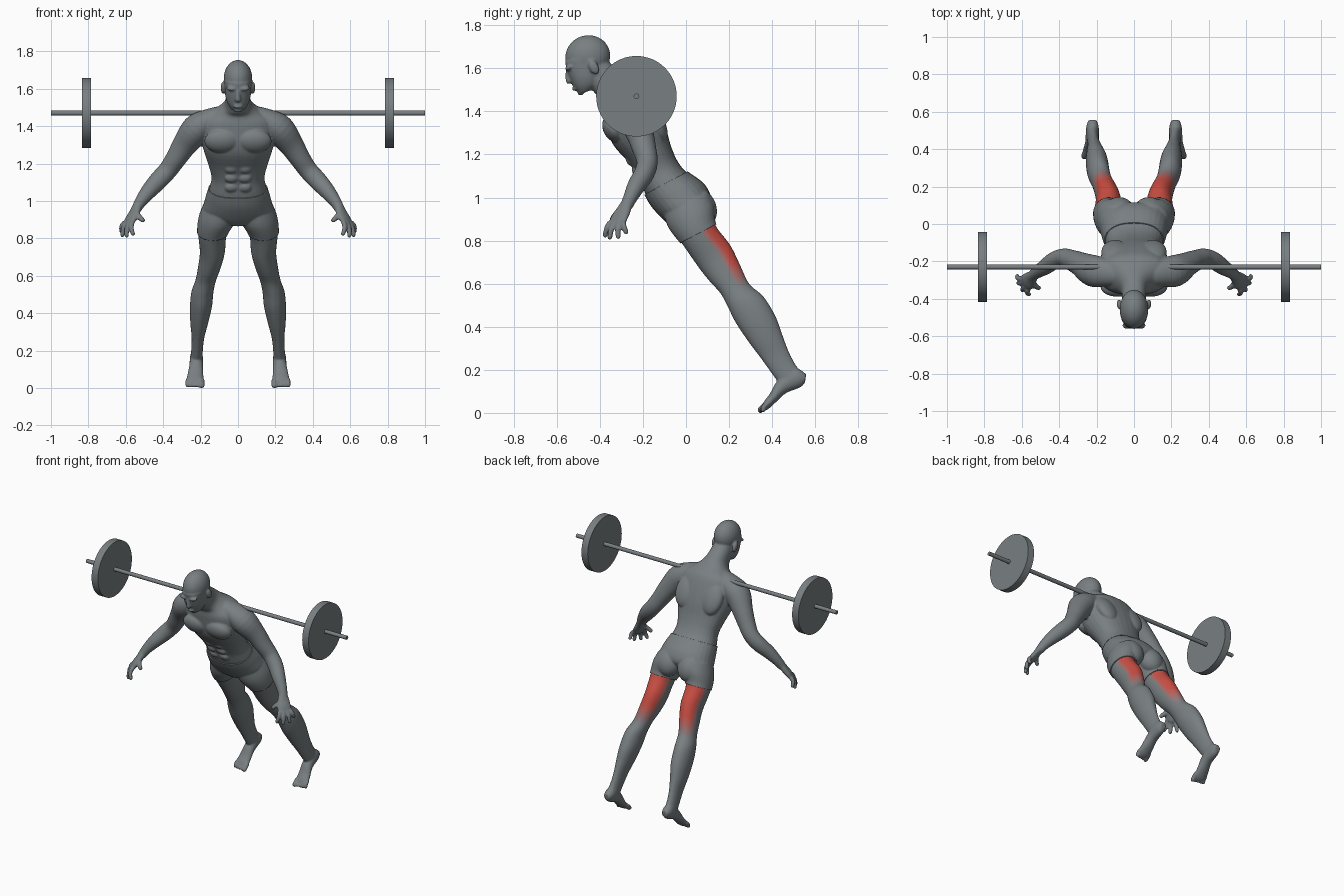
import bpy
import bmesh
from math import cos, sin, pi, radians, copysign
from mathutils import Vector, Matrix

default_cube = bpy.data.objects.get("Cube")
if default_cube:
    bpy.data.objects.remove(default_cube, do_unlink=True)

LEAN = 0.485                                   # forward lean of the whole body
AXIS = Vector((0, -sin(LEAN), cos(LEAN)))      # up along the leaning body
BACK = Vector((0, cos(LEAN), sin(LEAN)))       # out of the leaning back
HEM, WAIST = 0.71, 0.986                       # shorts limits along AXIS
STEPS = 6                                      # shades between skin and red


def make_material(name, colour):
    mat = bpy.data.materials.new(name)
    mat.use_nodes = True
    rgba = (*colour, 1)
    mat.diffuse_color = rgba
    shader = mat.node_tree.nodes["Principled BSDF"]
    shader.inputs["Base Color"].default_value = rgba
    shader.inputs["Roughness"].default_value = 0.6
    return mat


grey = Vector((0.19, 0.213, 0.223))
red = Vector((0.58, 0.075, 0.055))
shades = [make_material("slate grey", grey)]
for i in range(1, STEPS):
    shades.append(make_material(f"muscle blend {i}", grey.lerp(red, i / STEPS)))
shades.append(make_material("muscle red", red))

bm = bmesh.new()


def refine(stations, steps=4):
    """Smooth spline through the station tuples."""
    rows = [Vector(s) for s in stations]
    pts = [rows[0], *rows, rows[-1]]
    out = []
    for a, b, c, d in zip(pts, pts[1:], pts[2:], pts[3:]):
        for k in range(steps):
            t = k / steps
            out.append(b + (c - a) * (t / 2)
                       + (a * 2 - b * 5 + c * 4 - d) * (t * t / 2)
                       + (b * 3 - a - c * 3 + d) * (t ** 3 / 2))
    return out + [rows[-1]]


def skin(rings, mirror, power=1.0, sides=28):
    """Closed skin over (centre, half axis, half axis) rings."""
    for flip in ((1, -1) if mirror else (1,)):
        loops = []
        for c, u, v in rings:
            loop = []
            for k in range(sides):
                a = 2 * pi * k / sides
                p = (c + u * copysign(abs(cos(a)) ** power, cos(a))
                     + v * copysign(abs(sin(a)) ** power, sin(a)))
                loop.append(bm.verts.new((p.x * flip, p.y, p.z)))
            loops.append(loop)
        for low, high in zip(loops, loops[1:]):
            for k in range(sides):
                n = (k + 1) % sides
                bm.faces.new((low[k], low[n], high[n], high[k]))
        bm.faces.new(loops[0])
        bm.faces.new(loops[-1])


def profile(stations, mirror=False, power=1.0):
    """Stations: front y, z, back y, z, half width, optional centre x."""
    rings = []
    for s in refine(stations):
        x = s[5] if len(s) > 5 else 0
        front, back = Vector((x, s[0], s[1])), Vector((x, s[2], s[3]))
        rings.append(((front + back) / 2, Vector((s[4], 0, 0)), (back - front) / 2))
    skin(rings, mirror, power)


def blob(centre, radii, pitch=0.0, mirror=True):
    for flip in ((1, -1) if mirror else (1,)):
        place = Matrix.Translation((centre[0] * flip, centre[1], centre[2]))
        size = Matrix.Diagonal((*radii, 1))
        bmesh.ops.create_uvsphere(bm, u_segments=24, v_segments=16, radius=1,
                                  matrix=place @ Matrix.Rotation(pitch, 4, 'X') @ size)


def tube(stations, side=(0, 1, 0), mirror=True):
    """Stations: x, y, z, radius along side, radius across; rounded tip."""
    rows = refine(stations)
    pts = [Vector(r[:3]) for r in rows]
    rings = []
    for i, (p, r) in enumerate(zip(pts, rows)):
        t = (pts[min(i + 1, len(pts) - 1)] - pts[max(i - 1, 0)]).normalized()
        u = Vector(side)
        u = (u - t * u.dot(t)).normalized()
        rings.append((p, u * r[3], t.cross(u) * r[4]))
    skin(rings, mirror)
    tip = min(rows[-1][3:])
    blob(pts[-1], (tip, tip, tip), 0, mirror)


# Torso and neck
profile([(-.06, .87, .07, .93, .08), (-.10, .90, .11, .99, .175),
         (-.155, .96, .08, 1.06, .17), (-.19, 1.02, 0, 1.12, .152),
         (-.22, 1.09, -.04, 1.17, .142), (-.265, 1.16, -.07, 1.24, .16),
         (-.335, 1.24, -.095, 1.33, .187), (-.365, 1.31, -.13, 1.42, .197),
         (-.38, 1.40, -.17, 1.49, .185), (-.385, 1.45, -.23, 1.53, .11),
         (-.41, 1.47, -.28, 1.57, .072), (-.45, 1.52, -.335, 1.61, .064),
         (-.47, 1.57, -.37, 1.64, .06)], power=.88)

# Chest, shoulder blades, buttocks
blob((.085, -.335, 1.32), (.095, .05, .068), LEAN)
blob((.10, -.15, 1.36), (.075, .045, .11), LEAN)
blob((.08, .065, .955), (.078, .068, .09), LEAN)

# Stomach muscles
for row in range(3):
    blob((.036, -.205 - .028 * row, 1.07 + .05 * row), (.033, .016, .025), LEAN)

# Skull, face and jaw
blob((0, -.456, 1.655), (.077, .105, .098), .3, False)
profile([(-.562, 1.63, -.37, 1.67, .074), (-.552, 1.585, -.37, 1.61, .071),
         (-.537, 1.545, -.38, 1.57, .067), (-.52, 1.51, -.40, 1.53, .055),
         (-.495, 1.48, -.435, 1.50, .034)], power=.92)
blob((.033, -.543, 1.603), (.03, .02, .012), LEAN)
blob((0, -.514, 1.507), (.026, .016, .011), LEAN, False)
blob((0, -.488, 1.488), (.024, .016, .014), LEAN, False)
blob((.08, -.428, 1.605), (.012, .022, .036), LEAN)
tube([(0, -.548, 1.592, .01, .009), (0, -.548, 1.565, .012, .011),
      (0, -.544, 1.54, .014, .017)], mirror=False)

# Arms
tube([(.08, -.27, 1.46, .06, .05), (.15, -.26, 1.435, .075, .06),
      (.22, -.25, 1.385, .085, .08), (.285, -.215, 1.30, .065, .066),
      (.33, -.195, 1.23, .056, .056), (.375, -.18, 1.165, .049, .051),
      (.425, -.195, 1.11, .047, .05), (.475, -.23, 1.055, .042, .043),
      (.518, -.258, 1.0, .033, .033), (.542, -.277, .96, .029, .027)])

# Hands: palm, four fingers, thumb
across = Vector((-.55, -.83, 0))
tube([(.538, -.275, .97, .029, .025), (.555, -.293, .935, .04, .022),
      (.572, -.31, .905, .046, .02), (.584, -.32, .88, .044, .016)], across)
knuckle = Vector((.585, -.322, .885))
tips = [(.562, -.375, .825), (.595, -.354, .815), (.618, -.315, .818), (.624, -.278, .84)]
for i, tip in enumerate(tips):
    base = knuckle + across * (.035 - .024 * i)
    bend = base.lerp(Vector(tip), .5) + Vector((.007, -.004, .003))
    tube([(*base, .014, .014), (*bend, .013, .013), (*tip, .012, .012)])
tube([(.55, -.30, .94, .02, .018), (.528, -.33, .915, .015, .015),
      (.51, -.342, .897, .013, .013)])

# Legs
profile([(-.10, .93, .10, 1.02, .09, .09), (-.075, .86, .125, .96, .097, .108),
         (-.018, .785, .135, .875, .077, .136), (.055, .68, .205, .78, .067, .137),
         (.11, .61, .25, .69, .061, .152), (.16, .555, .293, .60, .055, .172),
         (.195, .49, .36, .54, .059, .19), (.23, .42, .415, .45, .059, .198),
         (.29, .33, .445, .37, .048, .207), (.35, .25, .475, .29, .034, .214),
         (.40, .18, .508, .225, .031, .219), (.43, .14, .54, .185, .033, .222)], True)

# Feet, raised on the toes
profile([(.558, .18, .552, .14, .022, .222), (.50, .21, .53, .118, .034, .222),
         (.425, .15, .465, .092, .037, .223), (.39, .09, .418, .05, .043, .228),
         (.367, .06, .385, .02, .047, .231), (.355, .04, .368, .01, .046, .232)], True)
for i in range(5):
    x = .194 + .019 * i
    r = .015 if i == 0 else .0115
    tube([(x, .378, .044, r, r), (x, .361, .028, r, r), (x, .346 + .003 * i, .014, r, r)])

# Fuse the parts into one smooth body
bmesh.ops.recalc_face_normals(bm, faces=bm.faces[:])
mesh = bpy.data.meshes.new("body")
bm.to_mesh(mesh)
bm.free()
body = bpy.data.objects.new("body", mesh)
bpy.context.collection.objects.link(body)
fuse = body.modifiers.new("fuse", 'REMESH')
fuse.mode = 'VOXEL'
fuse.voxel_size = .006
relax = body.modifiers.new("relax", 'SMOOTH')
relax.factor, relax.iterations = .5, 4
bpy.context.view_layer.update()
fused = bpy.data.meshes.new_from_object(body.evaluated_get(bpy.context.evaluated_depsgraph_get()))
body.modifiers.clear()
body.data = fused
for mat in shades:
    fused.materials.append(mat)


def ramp(value, low, high):
    t = min(max((value - low) / (high - low), 0), 1)
    return t * t * (3 - 2 * t)


# Highlight the hamstrings, fading to the sides and the knee
bm = bmesh.new()
bm.from_mesh(fused)
for level in (HEM, WAIST):
    bmesh.ops.bisect_plane(bm, geom=bm.verts[:] + bm.edges[:] + bm.faces[:],
                           plane_co=AXIS * level, plane_no=AXIS)
bm.normal_update()
outside = []
for face in bm.faces:
    c = face.calc_center_median()
    along = c.dot(AXIS)
    face.smooth = True
    face.material_index = 0
    if abs(c.x) < .3 and along < HEM + .01 and c.z > .45:
        weight = ramp(face.normal.dot(BACK), .08, .55) * ramp(along, .37, .53)
        face.material_index = round(weight * STEPS)
    if abs(c.x) > .3 or not HEM < along < WAIST:
        outside.append(face)
bm.to_mesh(fused)

# Shorts: the hip surface, lifted slightly
bmesh.ops.delete(bm, geom=outside, context='FACES')
for vert in bm.verts:
    vert.co += vert.normal * .006
for face in bm.faces:
    face.material_index = 0
cloth = bpy.data.meshes.new("shorts")
bm.to_mesh(cloth)
bm.free()
cloth.materials.append(shades[0])
shorts = bpy.data.objects.new("shorts", cloth)
bpy.context.collection.objects.link(shorts)
shell = shorts.modifiers.new("thickness", 'SOLIDIFY')
shell.thickness, shell.offset = .008, -1


# Barbell
def barbell_part(name, x, radius, length):
    bpy.ops.mesh.primitive_cylinder_add(vertices=64, radius=radius, depth=length,
                                        location=(x, -.23, 1.47), rotation=(0, pi / 2, 0))
    part = bpy.context.object
    part.name = name
    part.data.materials.append(shades[0])
    bpy.ops.object.shade_smooth_by_angle(angle=radians(35))


barbell_part("bar", 0, .013, 2)
barbell_part("left_weight_plate", .81, .187, .048)
barbell_part("right_weight_plate", -.81, .187, .048)
